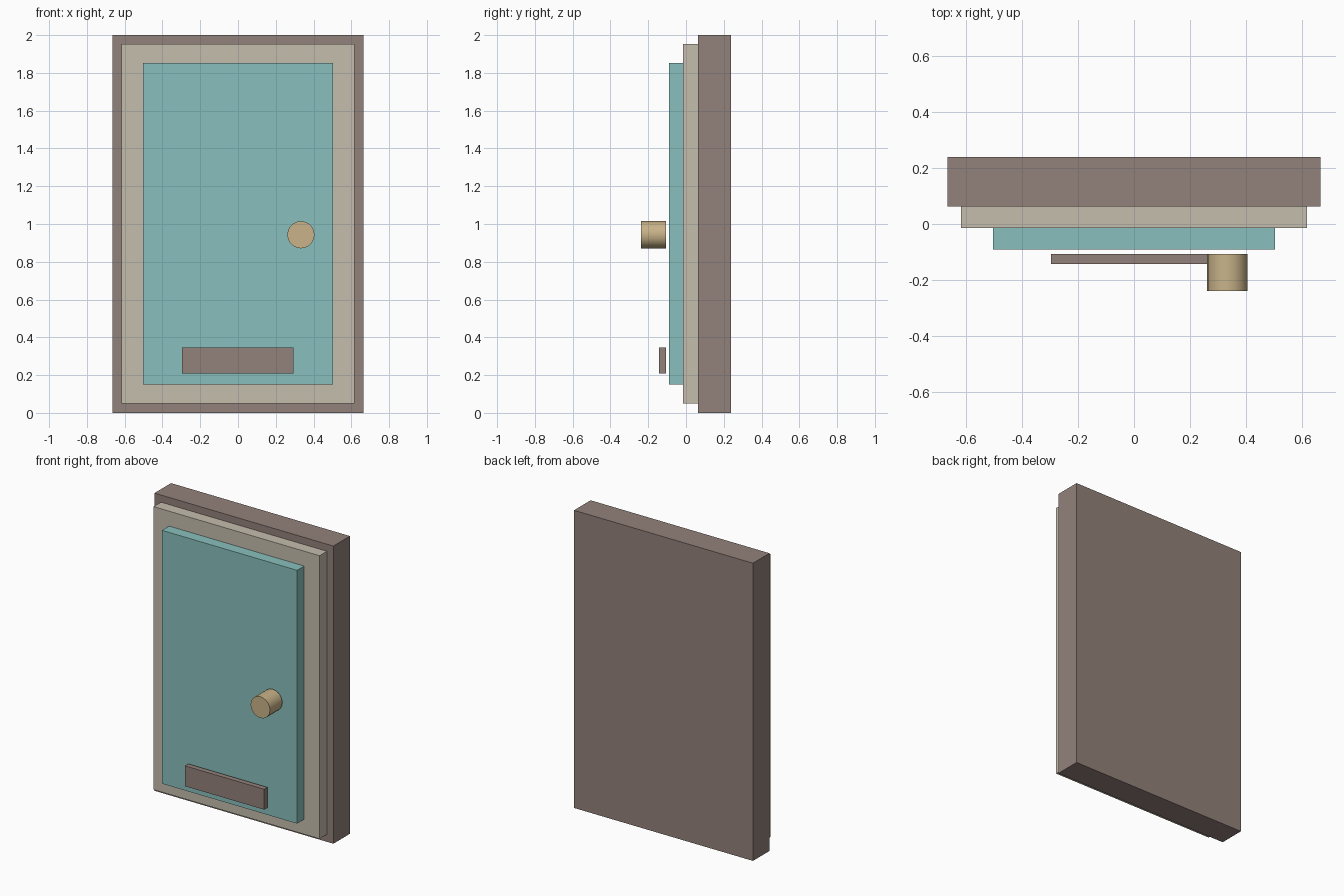
import bpy
import math

cube = bpy.data.objects.get("Cube")
if cube:
    bpy.data.objects.remove(cube, do_unlink=True)


def material(name, rgb):
    mat = bpy.data.materials.new(name)
    mat.use_nodes = True
    mat.diffuse_color = (*rgb, 1)
    mat.node_tree.nodes["Principled BSDF"].inputs["Base Color"].default_value = (*rgb, 1)
    return mat


def box(name, x, y, z, mat):
    """Box spanning the given (min, max) ranges."""
    spans = (x, y, z)
    bpy.ops.mesh.primitive_cube_add(size=1, location=[(a + b) / 2 for a, b in spans])
    obj = bpy.context.object
    obj.name = name
    obj.scale = [b - a for a, b in spans]
    bpy.ops.object.transform_apply(location=False, rotation=False, scale=True)
    obj.data.materials.append(mat)
    return obj


brown = material("dusty brown", (0.29, 0.22, 0.195))
cream = material("warm cream", (0.56, 0.51, 0.42))
teal = material("pale teal", (0.25, 0.53, 0.51))
brass = material("soft brass", (0.58, 0.45, 0.25))

# Stacked slabs from the back to the front
box("back_frame", (-0.665, 0.665), (0.063, 0.239), (0, 2), brown)
box("inner_frame", (-0.617, 0.617), (-0.015, 0.063), (0.05, 1.952), cream)
box("door_panel", (-0.502, 0.502), (-0.09, -0.015), (0.15, 1.852), teal)

# Low plate, standing just clear of the panel
box("kick_plate", (-0.296, 0.294), (-0.142, -0.107), (0.208, 0.345), brown)

# Round knob pointing forward
bpy.ops.mesh.primitive_cylinder_add(
    vertices=20, radius=0.072, depth=0.132,
    location=(0.333, -0.173, 0.943), rotation=(math.pi / 2, 0, 0))
knob = bpy.context.object
knob.name = "door_knob"
knob.data.materials.append(brass)
bpy.ops.object.shade_smooth_by_angle(angle=math.radians(40))
